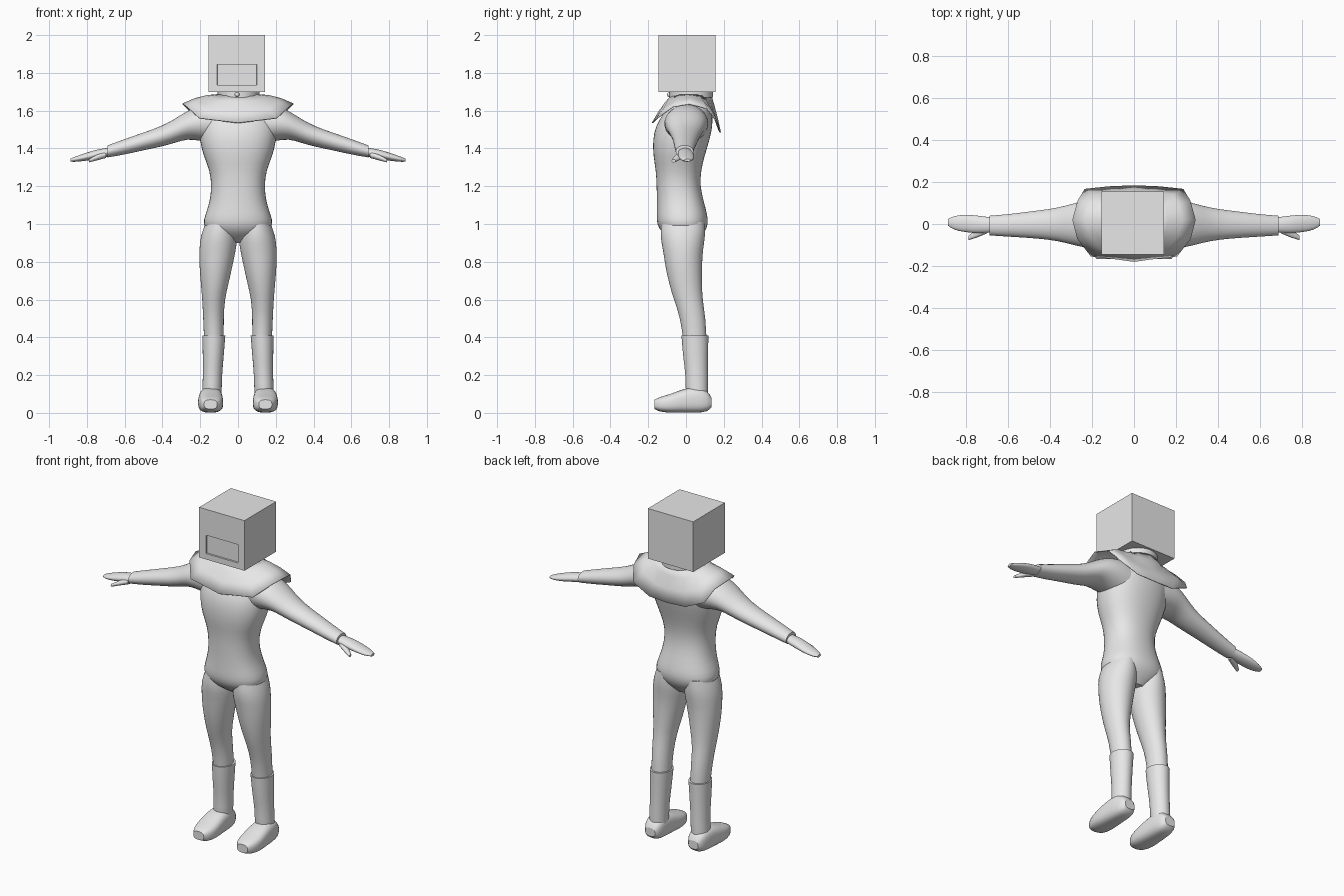
import bpy
import bmesh
from math import sin, cos, pi, copysign
from mathutils import Vector

default_cube = bpy.data.objects.get("Cube")
if default_cube:
    bpy.data.objects.remove(default_cube, do_unlink=True)

# Single plain material
grey = bpy.data.materials.new("plain grey")
grey.use_nodes = True
grey.diffuse_color = (0.8, 0.8, 0.8, 1)
shader = next(n for n in grey.node_tree.nodes if n.type == 'BSDF_PRINCIPLED')
shader.inputs["Base Color"].default_value = grey.diffuse_color


def finish(name, bm, smooth=True, mirror=False, subdivide=True):
    """Turn a bmesh into a named object with the shared finishing modifiers."""
    bmesh.ops.recalc_face_normals(bm, faces=bm.faces)
    for face in bm.faces:
        face.smooth = smooth
    mesh = bpy.data.meshes.new(name)
    bm.to_mesh(mesh)
    bm.free()
    mesh.materials.append(grey)
    obj = bpy.data.objects.new(name, mesh)
    bpy.context.collection.objects.link(obj)
    if mirror:
        obj.modifiers.new("mirror", 'MIRROR').use_axis[0] = True
    if subdivide:
        subsurf = obj.modifiers.new("subdivision", 'SUBSURF')
        subsurf.levels = subsurf.render_levels = 1
    return obj


def place(axis, along, a, b):
    """Map a position along an axis plus two cross coordinates to x, y, z."""
    if axis == 'x':
        return Vector((along, a, b))
    if axis == 'y':
        return Vector((a, along, b))
    return Vector((a, b, along))


def loft(name, axis, rings, mirror=False, power=1.0, sides=20):
    """Skin rings given as (along, a_min, a_max, b_min, b_max)."""
    bm = bmesh.new()
    crease = bm.edges.layers.float.new("crease_edge")
    loops = []
    for along, a0, a1, b0, b1 in rings:
        loop = []
        for i in range(sides):
            angle = 2 * pi * i / sides
            u = copysign(abs(cos(angle)) ** power, cos(angle))
            v = copysign(abs(sin(angle)) ** power, sin(angle))
            a = (a0 + a1 + u * (a1 - a0)) / 2
            b = (b0 + b1 + v * (b1 - b0)) / 2
            loop.append(bm.verts.new(place(axis, along, a, b)))
        loops.append(loop)
    for lower, upper in zip(loops, loops[1:]):
        for i in range(sides):
            j = (i + 1) % sides
            bm.faces.new((lower[i], lower[j], upper[j], upper[i]))
    for end in (loops[0], loops[-1]):
        cap = bm.faces.new(end)
        for edge in cap.edges:
            edge[crease] = 1.0
            edge.smooth = False
    return finish(name, bm, mirror=mirror)


# Box head with a shallow recessed panel in the front face
bm = bmesh.new()
bmesh.ops.create_cube(bm, size=0.3)
bmesh.ops.translate(bm, verts=bm.verts, vec=(-0.006, 0.005, 1.85))
bm.normal_update()
front = min(bm.faces, key=lambda f: f.calc_center_median().y)
bmesh.ops.inset_individual(bm, faces=[front], thickness=0.05)
middle = front.calc_center_median()
for vert in front.verts:
    vert.co.x = 0.1 if vert.co.x > middle.x else -0.11
    vert.co.z = 1.845 if vert.co.z > middle.z else 1.735
bm.normal_update()
bmesh.ops.inset_individual(bm, faces=[front], thickness=0.002, depth=-0.008)
finish("box_head", bm, smooth=False, subdivide=False)

# Neck, its collar band and a small front stud
loft("neck", 'z', [(1.6, -.1, .1, -.07, .13), (1.7, -.09, .09, -.06, .12)])
loft("neck_band", 'z', [(1.67, -.11, .115, -.09, .145),
                        (1.7, -.11, .115, -.09, .145)])
bm = bmesh.new()
bmesh.ops.create_icosphere(bm, subdivisions=2, radius=0.013)
bmesh.ops.translate(bm, verts=bm.verts, vec=(-0.005, -0.088, 1.685))
finish("neck_stud", bm, subdivide=False)

# Torso from crotch to shoulders
loft("torso", 'z', [
    (.9, -.05, .05, -.05, .05),
    (.95, -.16, .16, -.13, .1),
    (1, -.19, .19, -.157, .12),
    (1.05, -.175, .175, -.157, .115),
    (1.12, -.15, .15, -.155, .095),
    (1.2, -.142, .142, -.157, .076),
    (1.28, -.15, .15, -.16, .08),
    (1.36, -.185, .185, -.175, .1),
    (1.44, -.205, .205, -.178, .125),
    (1.52, -.21, .21, -.165, .145),
    (1.6, -.2, .2, -.11, .14),
    (1.67, -.11, .11, -.07, .12),
], power=0.88)

# Legs
loft("legs", 'z', [
    (1.01, .02, .17, -.13, .1),
    (.94, .0, .2, -.14, .105),
    (.86, .01, .207, -.122, .09),
    (.78, .028, .206, -.112, .086),
    (.68, .05, .197, -.09, .086),
    (.6, .07, .19, -.065, .088),
    (.5, .075, .185, -.03, .105),
    (.38, .075, .18, -.015, .11),
], mirror=True)

# Boot shafts and feet
loft("boot_shafts", 'z', [
    (.41, .066, .19, -.025, .12),
    (.3, .075, .187, -.017, .117),
    (.2, .084, .186, -.002, .116),
    (.12, .085, .19, -.005, .118),
    (.05, .09, .19, .01, .115),
], mirror=True)
loft("boot_feet", 'y', [
    (-.166, .11, .18, .02, .07),
    (-.14, .085, .2, .005, .085),
    (-.08, .075, .215, 0, .1),
    (-.01, .08, .21, 0, .13),
    (.06, .083, .205, 0, .14),
    (.115, .09, .195, .005, .12),
    (.135, .11, .175, .03, .08),
], mirror=True, power=0.72)

# Arms, hands and thumbs
loft("arms", 'x', [
    (.1, -.11, .12, 1.42, 1.64),
    (.2, -.12, .12, 1.44, 1.63),
    (.27, -.107, .105, 1.45, 1.6),
    (.33, -.09, .087, 1.43, 1.56),
    (.4, -.076, .072, 1.41, 1.52),
    (.5, -.067, .06, 1.39, 1.485),
    (.6, -.061, .047, 1.367, 1.45),
    (.69, -.055, .04, 1.352, 1.417),
], mirror=True)
loft("hands", 'x', [
    (.67, -.04, .03, 1.36, 1.405),
    (.74, -.046, .04, 1.345, 1.398),
    (.8, -.04, .046, 1.335, 1.378),
    (.86, -.03, .04, 1.328, 1.358),
    (.888, -.008, .024, 1.33, 1.345),
], mirror=True)
loft("thumbs", 'x', [
    (.7, -.045, 0, 1.348, 1.385),
    (.75, -.068, -.02, 1.335, 1.368),
    (.79, -.077, -.055, 1.325, 1.343),
], mirror=True, sides=10)

# Shoulder cape: half hem from front to back, skinned up to the neck
hem = [Vector(p) for p in (
    (0, -.178, 1.535), (.08, -.167, 1.545), (.205, -.153, 1.56),
    (.27, -.07, 1.62), (.293, .02, 1.635), (.268, .11, 1.61),
    (.235, .165, 1.54), (.12, .177, 1.49), (0, .182, 1.485))]
bm = bmesh.new()
columns = []
for point in hem:
    outward = Vector((point.x, point.y - 0.03, 0)).normalized()
    neck_point = Vector((0, 0.03, 1.685)) + outward * 0.1
    column = []
    for t in (0, 0.33, 0.67, 1):
        bulge = Vector((0, 0, 0.05 * t * (1 - t)))
        column.append(bm.verts.new(neck_point.lerp(point, t) + bulge))
    columns.append(column)
for left, right in zip(columns, columns[1:]):
    for i in range(len(left) - 1):
        bm.faces.new((left[i], right[i], right[i + 1], left[i + 1]))
cape = finish("shoulder_cape", bm, mirror=True, subdivide=False)
solid = cape.modifiers.new("thickness", 'SOLIDIFY')
solid.thickness = 0.006
solid.offset = 0
